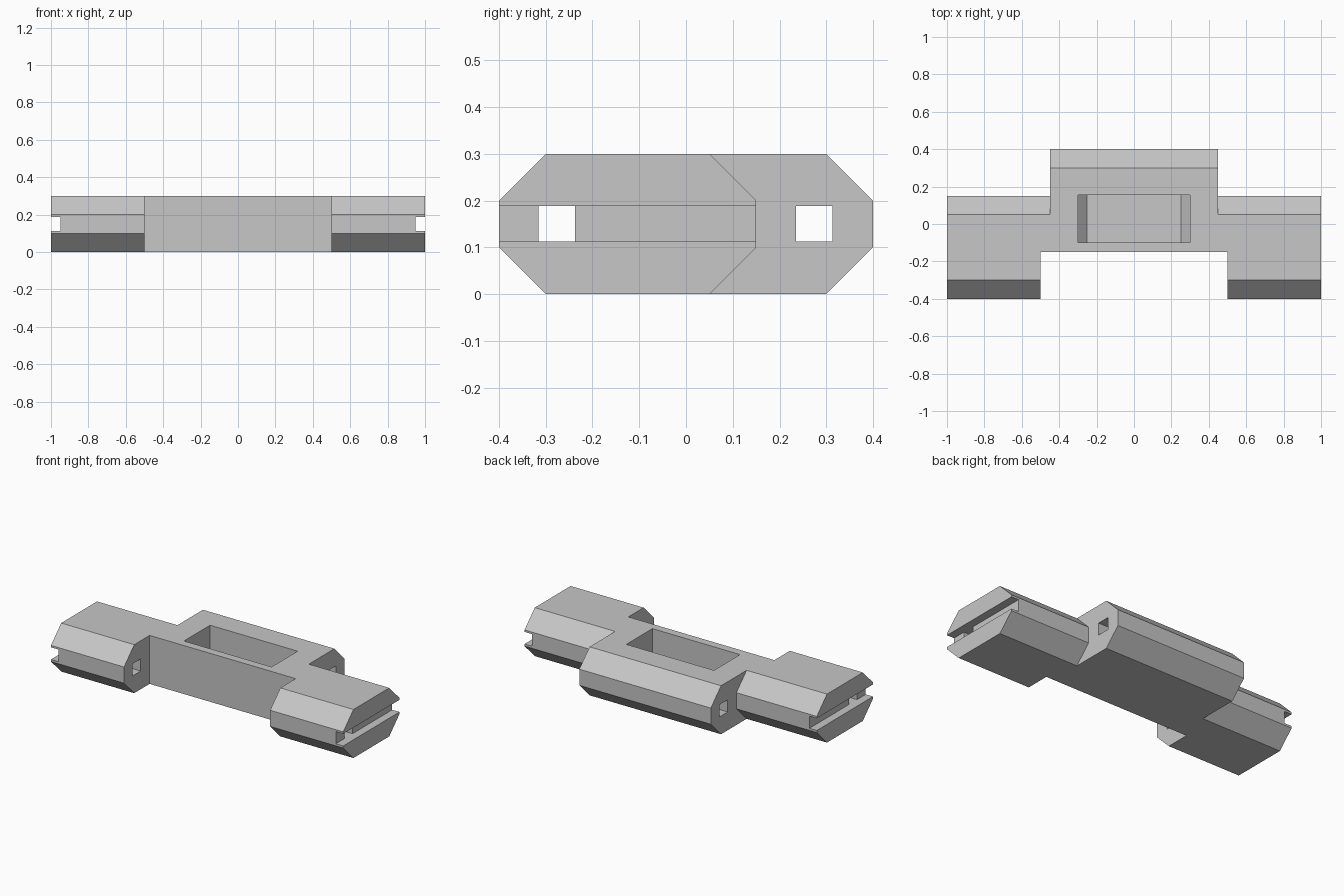
import bpy
import bmesh

# Remove the default cube
cube = bpy.data.objects.get("Cube")
if cube:
    bpy.data.objects.remove(cube, do_unlink=True)

# Single plain grey
grey = bpy.data.materials.new("light grey")
grey.use_nodes = True
colour = (0.57, 0.57, 0.57, 1)
grey.diffuse_color = colour
grey.node_tree.nodes["Principled BSDF"].inputs["Base Color"].default_value = colour


def prism(name, profile, start, end, axis="X"):
    """Extrude a closed profile along X (points are y, z) or Y (points are x, z)."""
    bm = bmesh.new()

    def place(point, along):
        a, z = point
        return (along, a, z) if axis == "X" else (a, along, z)

    face = bm.faces.new([bm.verts.new(place(p, start)) for p in profile])
    moved = bmesh.ops.extrude_face_region(bm, geom=[face])["geom"]
    offset = (end - start, 0, 0) if axis == "X" else (0, end - start, 0)
    bmesh.ops.translate(bm, vec=offset,
                        verts=[g for g in moved if isinstance(g, bmesh.types.BMVert)])
    bmesh.ops.recalc_face_normals(bm, faces=bm.faces)
    mesh = bpy.data.meshes.new(name)
    bm.to_mesh(mesh)
    bm.free()
    mesh.materials.append(grey)
    obj = bpy.data.objects.new(name, mesh)
    bpy.context.collection.objects.link(obj)
    return obj


def rect(a0, a1, z0, z1):
    return [(a0, z0), (a1, z0), (a1, z1), (a0, z1)]


def combine(target, tool, operation):
    """Apply a boolean and discard the tool object."""
    mod = target.modifiers.new(operation.title(), "BOOLEAN")
    mod.operation = operation
    mod.solver = "EXACT"
    mod.object = tool
    bpy.context.view_layer.update()
    with bpy.context.temp_override(object=target, active_object=target):
        bpy.ops.object.modifier_apply(modifier=mod.name)
    bpy.data.objects.remove(tool, do_unlink=True)


# Full-length bar with bevelled front and back edges
H, B = 0.3, 0.1
body = prism("connector_body", [
    (-0.4, B), (-0.4, H - B), (-0.3, H), (0.05, H),
    (0.15, H - B), (0.15, B), (0.05, 0), (-0.3, 0)], -1, 1)

# Middle block, set back and bevelled along its rear edge
combine(body, prism("middle_block", [
    (-0.2, 0), (-0.2, H), (0.3, H), (0.4, H - B), (0.4, B), (0.3, 0)],
    -0.45, 0.45), "UNION")

# Front notch between the two ends
combine(body, prism("front_notch", rect(-0.5, 0.5, -0.1, 0.4), -0.5, -0.15, "Y"), "DIFFERENCE")

# Square pin holes running lengthways
Z0, Z1 = 0.113, 0.188
for y in (-0.276, 0.274):
    combine(body, prism("pin_hole", rect(y - 0.039, y + 0.039, Z0, Z1), -1.2, 1.2), "DIFFERENCE")

# Slot across each outer end
for side in (-1, 1):
    a, b = sorted((side * 0.95, side * 1.1))
    combine(body, prism("end_slot", rect(a, b, Z0, Z1), -0.5, 0.5, "Y"), "DIFFERENCE")

# Top pocket with sloped ends at its floor
combine(body, prism("top_pocket", [
    (-0.3, 0.4), (-0.3, 0.1), (-0.25, 0.05),
    (0.25, 0.05), (0.3, 0.1), (0.3, 0.4)], -0.1, 0.155, "Y"), "DIFFERENCE")

# Flat shading throughout
for poly in body.data.polygons:
    poly.use_smooth = False
